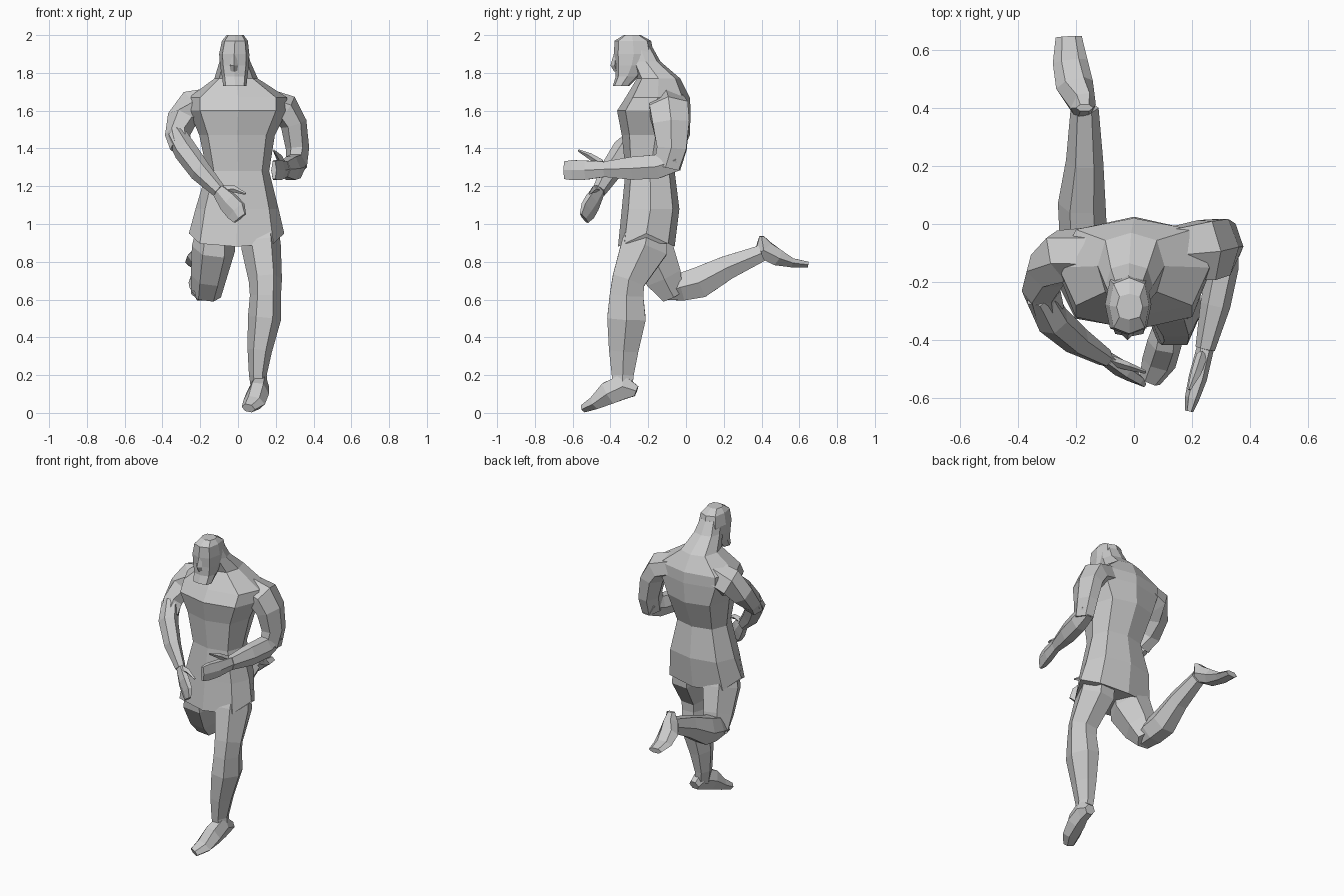
import bpy, bmesh, math
from mathutils import Vector


def skin(name, rings):
    """Bridge a list of equal-sized point rings into a closed faceted mesh."""
    bm = bmesh.new()
    loops = [[bm.verts.new(p) for p in r] for r in rings]
    n = len(loops[0])
    for a, b in zip(loops, loops[1:]):
        for i in range(n):
            j = (i + 1) % n
            bm.faces.new((a[i], a[j], b[j], b[i]))
    bm.faces.new(loops[0])
    bm.faces.new(loops[-1])
    bmesh.ops.recalc_face_normals(bm, faces=bm.faces)
    me = bpy.data.meshes.new(name)
    bm.to_mesh(me)
    bm.free()
    ob = bpy.data.objects.new(name, me)
    bpy.context.collection.objects.link(ob)
    return ob


def limb(name, path, hint=(1, 0, 0), n=6):
    """Tube along (x, y, z, radius along hint, other radius)."""
    pts = [Vector(p[:3]) for p in path]
    wide = 1.12 if n == 6 else 1.0
    rings = []
    for i, p in enumerate(path):
        t = (pts[min(i + 1, len(pts) - 1)] - pts[max(i - 1, 0)]).normalized()
        h = Vector(hint)
        a = (h - t * h.dot(t)).normalized()
        b = t.cross(a)
        rings.append([pts[i] + a * p[3] * math.cos(k * math.tau / n)
                      + b * p[4] * wide * math.sin(k * math.tau / n) for k in range(n)])
    return skin(name, rings)


def stack(name, rows, n=8, power=1.0, hem=0):
    """Level rings (z, x min, x max, y front, y back); power < 1 squares them."""
    def sq(v):
        return math.copysign(abs(v) ** power, v) if abs(v) > 1e-6 else 0.0
    rings = []
    for i, (z, x0, x1, y0, y1) in enumerate(rows):
        ring = []
        for k in range(n):
            c, s = sq(math.cos(k * math.tau / n)), sq(math.sin(k * math.tau / n))
            drop = hem * abs(s) if i == 0 else 0
            ring.append(((x0 + x1) / 2 + (x1 - x0) / 2 * c,
                         (y0 + y1) / 2 + (y1 - y0) / 2 * s, z - drop))
        rings.append(ring)
    return skin(name, rings)


# Trunk: tunic with dipping hem, waist, broad chest, sloping shoulders and neck
stack("tunic", [
    (0.95, -0.26, 0.245, -0.36, -0.06),
    (1.08, -0.225, 0.215, -0.34, -0.035),
    (1.28, -0.165, 0.165, -0.32, -0.06),
    (1.47, -0.205, 0.195, -0.34, 0.02),
    (1.60, -0.26, 0.26, -0.365, 0.025),
    (1.67, -0.26, 0.26, -0.32, 0.02),
    (1.77, -0.125, 0.105, -0.26, -0.03),
    (1.86, -0.098, 0.065, -0.29, -0.135),
    (1.94, -0.08, 0.045, -0.31, -0.18)], power=0.75, hem=0.07)

# Head with square jaw and nose
stack("head", [
    (1.73, -0.078, 0.045, -0.388, -0.30),
    (1.78, -0.085, 0.05, -0.372, -0.25),
    (1.84, -0.095, 0.058, -0.375, -0.20),
    (1.90, -0.10, 0.06, -0.382, -0.17),
    (1.97, -0.085, 0.052, -0.378, -0.185),
    (2.00, -0.06, 0.03, -0.33, -0.24)], power=0.7)
limb("nose", [
    (-0.02, -0.37, 1.90, 0.012, 0.012),
    (-0.022, -0.378, 1.84, 0.022, 0.022),
    (-0.022, -0.368, 1.81, 0.018, 0.012)], n=4)

# Arm bent forward (+x side)
limb("left_upper_arm", [
    (0.14, -0.10, 1.64, 0.08, 0.09),
    (0.25, -0.09, 1.605, 0.085, 0.105),
    (0.295, -0.08, 1.53, 0.07, 0.10),
    (0.315, -0.075, 1.40, 0.062, 0.08),
    (0.31, -0.10, 1.30, 0.055, 0.07)], hint=(1, 0, 0.6))
limb("left_forearm", [
    (0.315, -0.05, 1.34, 0.045, 0.06),
    (0.305, -0.15, 1.305, 0.055, 0.065),
    (0.28, -0.28, 1.295, 0.052, 0.063),
    (0.245, -0.43, 1.29, 0.034, 0.042)])
limb("left_hand", [
    (0.245, -0.43, 1.29, 0.03, 0.042),
    (0.22, -0.53, 1.285, 0.032, 0.052),
    (0.20, -0.60, 1.285, 0.025, 0.055),
    (0.19, -0.645, 1.285, 0.014, 0.048)])
limb("left_thumb", [
    (0.235, -0.45, 1.32, 0.02, 0.022),
    (0.215, -0.51, 1.36, 0.018, 0.016),
    (0.19, -0.57, 1.39, 0.006, 0.006)], n=4)

# Arm reaching across the body (-x side)
limb("right_upper_arm", [
    (-0.14, -0.10, 1.64, 0.09, 0.08),
    (-0.25, -0.11, 1.615, 0.095, 0.085),
    (-0.30, -0.16, 1.55, 0.08, 0.07),
    (-0.32, -0.23, 1.47, 0.065, 0.06),
    (-0.30, -0.29, 1.41, 0.06, 0.055)], hint=(0.4, 1, 0))
limb("right_forearm", [
    (-0.325, -0.245, 1.47, 0.052, 0.05),
    (-0.28, -0.33, 1.39, 0.06, 0.058),
    (-0.20, -0.40, 1.28, 0.052, 0.055),
    (-0.10, -0.46, 1.175, 0.032, 0.036)], hint=(1, 1, 0))
limb("right_hand", [
    (-0.10, -0.46, 1.175, 0.026, 0.038),
    (-0.05, -0.495, 1.115, 0.03, 0.056),
    (-0.01, -0.52, 1.07, 0.024, 0.06),
    (0.01, -0.54, 1.03, 0.012, 0.042)], hint=(0.6, 1, 0))
limb("right_thumb", [
    (-0.08, -0.47, 1.18, 0.018, 0.024),
    (-0.02, -0.49, 1.185, 0.014, 0.018),
    (0.04, -0.51, 1.16, 0.006, 0.006)], hint=(0, 1, 0), n=4)

# Standing leg (+x side)
limb("left_leg", [
    (0.115, -0.20, 0.98, 0.10, 0.105),
    (0.122, -0.22, 0.88, 0.105, 0.128),
    (0.145, -0.305, 0.70, 0.088, 0.09),
    (0.145, -0.315, 0.62, 0.082, 0.092),
    (0.14, -0.315, 0.50, 0.088, 0.105),
    (0.115, -0.33, 0.33, 0.065, 0.08),
    (0.105, -0.335, 0.20, 0.047, 0.06),
    (0.115, -0.335, 0.12, 0.045, 0.05)])
limb("left_foot", [
    (0.125, -0.262, 0.115, 0.035, 0.028),
    (0.12, -0.33, 0.14, 0.045, 0.07),
    (0.105, -0.41, 0.105, 0.06, 0.062),
    (0.085, -0.48, 0.055, 0.06, 0.036),
    (0.055, -0.54, 0.025, 0.038, 0.022)])

# Trailing leg (-x side), shin kicked up behind
limb("right_thigh", [
    (-0.12, -0.21, 0.97, 0.10, 0.105),
    (-0.13, -0.19, 0.87, 0.115, 0.125),
    (-0.155, -0.12, 0.72, 0.095, 0.10),
    (-0.17, -0.07, 0.62, 0.08, 0.06)])
limb("right_shin", [
    (-0.175, -0.12, 0.635, 0.065, 0.04),
    (-0.175, -0.03, 0.665, 0.082, 0.075),
    (-0.18, 0.07, 0.69, 0.082, 0.085),
    (-0.17, 0.22, 0.77, 0.064, 0.065),
    (-0.17, 0.40, 0.845, 0.048, 0.045)])
limb("right_foot", [
    (-0.17, 0.40, 0.935, 0.03, 0.012),
    (-0.175, 0.405, 0.87, 0.045, 0.055),
    (-0.205, 0.48, 0.825, 0.065, 0.045),
    (-0.22, 0.56, 0.795, 0.06, 0.025),
    (-0.225, 0.645, 0.785, 0.045, 0.016)])
